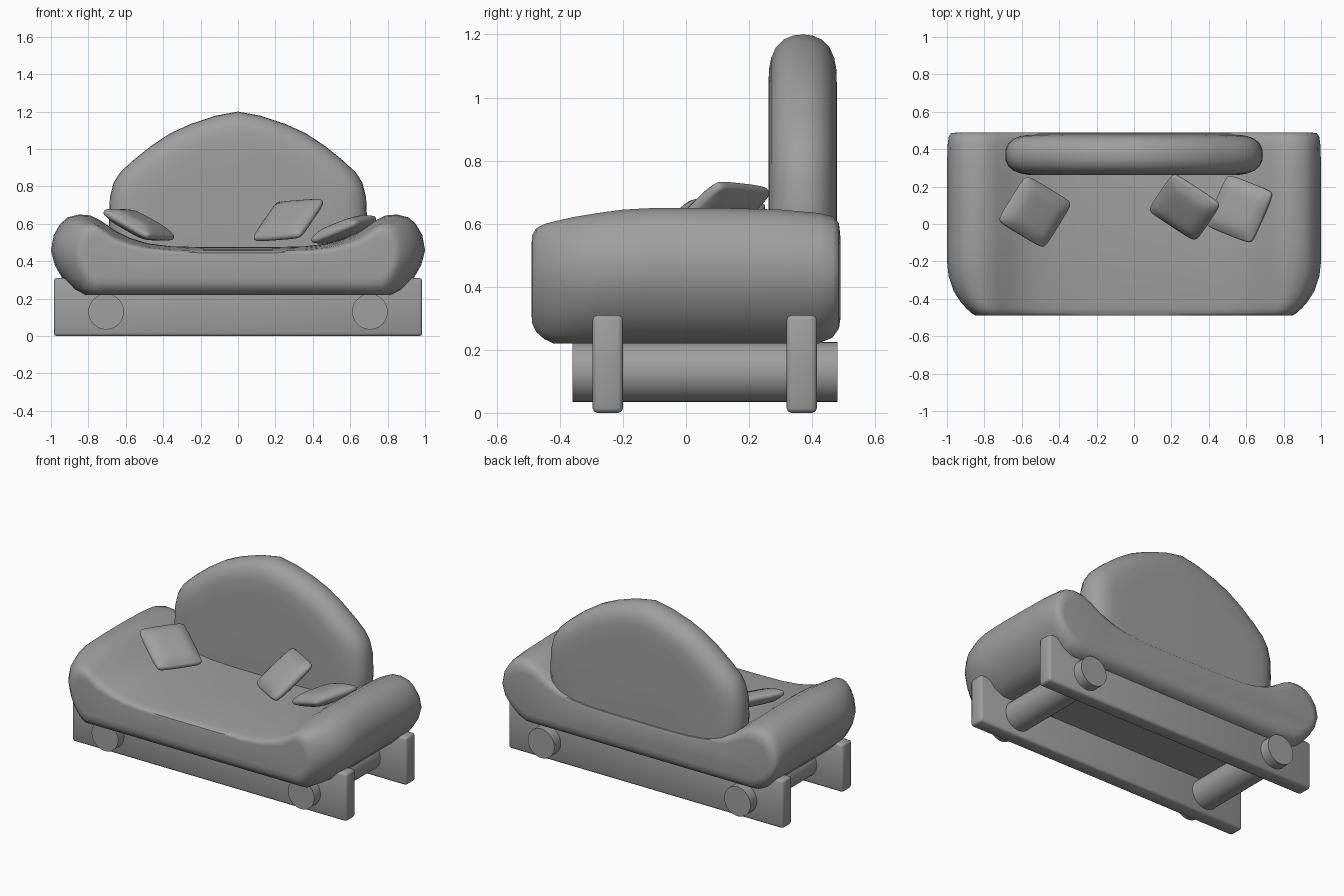
import bpy, bmesh, math
from mathutils import Vector, Matrix

if "Cube" in bpy.data.objects:
    bpy.data.objects.remove(bpy.data.objects["Cube"])

grey = bpy.data.materials.new("plain_grey")
grey.use_nodes = True
GREY = (0.35, 0.35, 0.35, 1)
grey.diffuse_color = GREY
grey.node_tree.nodes["Principled BSDF"].inputs["Base Color"].default_value = GREY


def finish(name, bm, angle=50):
    bmesh.ops.recalc_face_normals(bm, faces=bm.faces)
    mesh = bpy.data.meshes.new(name)
    bm.to_mesh(mesh)
    bm.free()
    mesh.materials.append(grey)
    obj = bpy.data.objects.new(name, mesh)
    bpy.context.collection.objects.link(obj)
    bpy.ops.object.select_all(action="DESELECT")
    obj.select_set(True)
    bpy.context.view_layer.objects.active = obj
    bpy.ops.object.shade_smooth_by_angle(angle=math.radians(angle))
    return obj


def mirrored(half):
    """Close a half outline that starts and ends on the centre line."""
    return half + [(-x, z) for x, z in reversed(half[1:-1])]


def loft(name, rings):
    bm = bmesh.new()
    loops = [[bm.verts.new(p) for p in ring] for ring in rings]
    for a, b in zip(loops, loops[1:]):
        for i in range(len(a)):
            j = (i + 1) % len(a)
            bm.faces.new((a[i], a[j], b[j], b[i]))
    bm.faces.new(loops[0])
    bm.faces.new(loops[-1])
    return finish(name, bm)


# Seat with rolled arms: one outline swept front to back, softened at both ends
seat_half = [(0, .22), (.4, .22), (.7, .22), (.82, .22), (.88, .25), (.94, .31), (.98, .38),
             (1, .46), (.985, .54), (.95, .6), (.91, .635), (.85, .65), (.79, .645),
             (.73, .615), (.66, .565), (.58, .525), (.48, .495), (.36, .48), (.18, .475), (0, .475)]
# y, arm width factor, upper height factor, lower height factor
seat_sections = [(-.49, .42, .55, .4), (-.488, .5, .68, .6), (-.475, .57, .76, .77),
                 (-.45, .66, .81, .91), (-.42, .75, .84, 1), (-.36, .88, .89, 1),
                 (-.28, .97, .94, 1), (-.2, 1, .98, 1), (-.1, 1, 1, 1), (.1, 1, 1, 1),
                 (.3, 1, .98, 1), (.42, .99, .94, 1), (.465, .97, .9, .88),
                 (.485, .93, .82, .7), (.49, .8, .65, .5)]


def seat_ring(y, wide, upper, lower):
    ring, mid = [], .38
    for x, z in mirrored(seat_half):
        if abs(x) > .7:
            x = math.copysign(.7 + (abs(x) - .7) * wide, x)
        ring.append((x, y, mid + (z - mid) * (upper if z > mid else lower)))
    return ring


loft("seat", [seat_ring(*s) for s in seat_sections])

# Arched back cushion: arch outline scaled down towards the front and rear faces
back_half = [(0, .33), (.4, .33), (.56, .36), (.65, .43), (.685, .52), (.69, .62), (.685, .74),
             (.665, .82), (.63, .875), (.56, .94), (.46, 1.02), (.36, 1.085), (.25, 1.135),
             (.12, 1.178), (0, 1.2)]
back_steps = [(.109, .7), (.107, .82), (.1, .88), (.085, .935), (.06, .975), (.03, .995)]
back_steps = [(-d, s) for d, s in back_steps] + [(0, 1)] + back_steps[::-1]
loft("back_cushion", [[(x * s, .37 + d, .58 + (z - .58) * s) for x, z in mirrored(back_half)]
                      for d, s in back_steps])

# Base beams running across the sofa
for name, y in (("front_beam", -.248), ("rear_beam", .367)):
    bm = bmesh.new()
    bmesh.ops.create_cube(bm, size=1, matrix=Matrix.Translation((0, y, .155))
                          @ Matrix.Diagonal((1.97, .096, .31, 1)))
    bmesh.ops.bevel(bm, geom=bm.edges[:], offset=.015, segments=2, profile=.5, affect="EDGES")
    finish(name, bm)

# Round rails through the beams
for name, x in (("right_rail", -.705), ("left_rail", .705)):
    bm = bmesh.new()
    bmesh.ops.create_cone(bm, cap_ends=True, segments=32, radius1=.095, radius2=.095, depth=.84,
                          matrix=Matrix.Translation((x, .06, .13)) @ Matrix.Rotation(math.pi / 2, 4, "X"))
    finish(name, bm)


def pillow(name, centre, across, along, thick=.045):
    """Puffed square spanned by two edge vectors."""
    across, along, centre = Vector(across), Vector(along), Vector(centre)
    up = across.cross(along).normalized()
    bm = bmesh.new()
    bmesh.ops.create_cube(bm, size=2)
    bmesh.ops.subdivide_edges(bm, edges=bm.edges[:], cuts=7, use_grid_fill=True)
    for v in bm.verts:
        u, w, h = v.co
        puff = .35 + .65 * math.sqrt(max(0, (1 - u ** 4) * (1 - w ** 4)))
        tuck = 1 - .04 * (u * w) ** 4 - .04 * h * h
        v.co = centre + (across * u + along * w) * tuck / 2 + up * h * thick * puff
    obj = finish(name, bm, 80)
    obj.modifiers.new("soften", "SUBSURF").levels = 1


pillow("right_pillow", (-.53, .065, .595), (.25, -.15, -.14), (.155, .25, -.01))
pillow("left_front_pillow", (.27, .09, .62), (.26, -.17, .02), (.135, .2, .2))
pillow("left_rear_pillow", (.565, .08, .57), (.25, -.1, .1), (.12, .28, .03))
